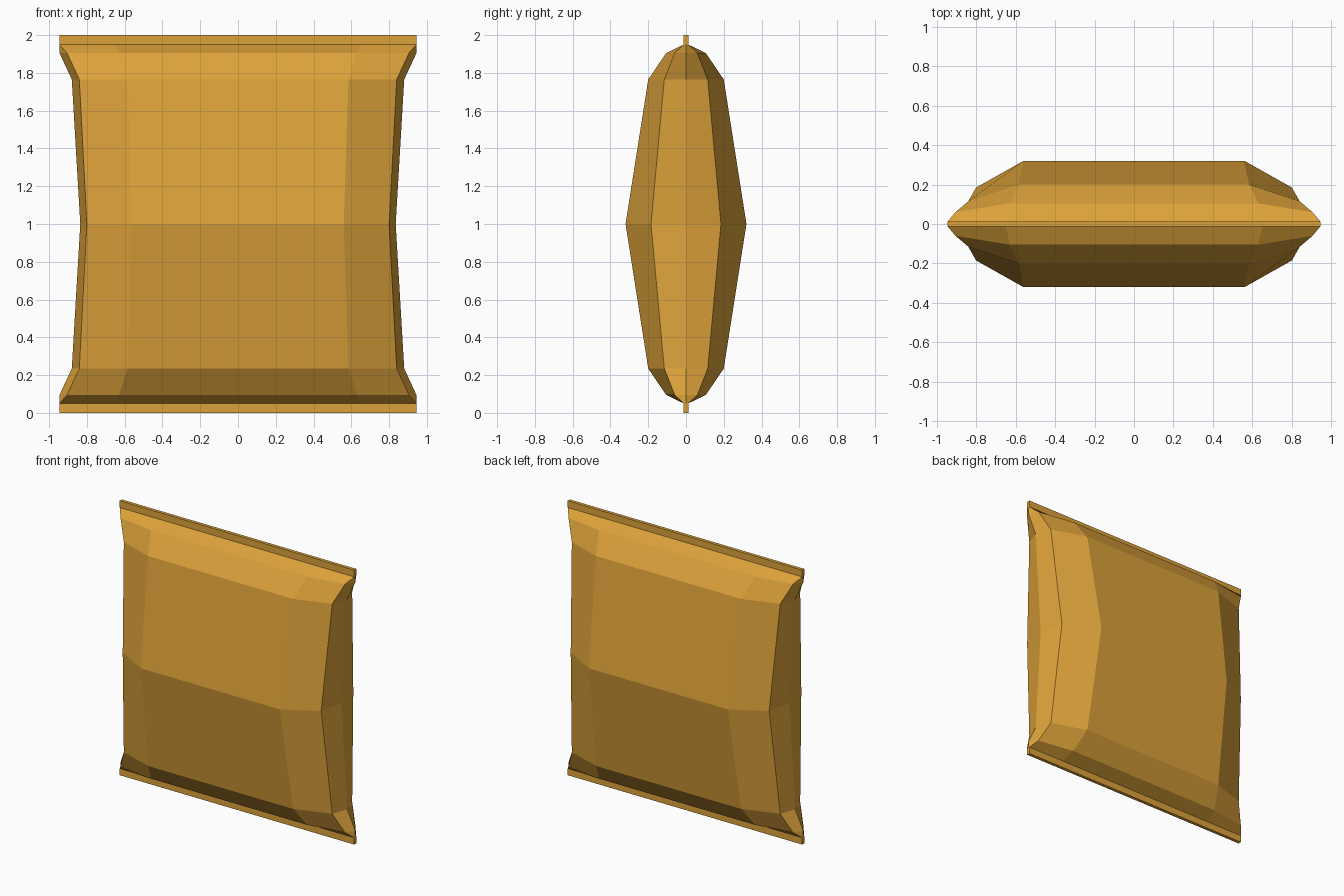
import bpy
import bmesh

cube = bpy.data.objects.get("Cube")
if cube:
    bpy.data.objects.remove(cube, do_unlink=True)

# Golden foil colour
foil = bpy.data.materials.new("golden_foil")
foil.use_nodes = True
colour = (0.72, 0.36, 0.042, 1)
foil.diffuse_color = colour
foil.node_tree.nodes["Principled BSDF"].inputs["Base Color"].default_value = colour

# Upper half sections: height, panel half width and depth,
# shoulder half width and depth, side crest half width
half = [
    (1.0, 0.56, 0.32, 0.80, 0.185, 0.835),
    (1.765, 0.585, 0.20, 0.84, 0.115, 0.88),
    (1.905, 0.63, 0.105, 0.905, 0.06, 0.945),
    (1.95, 0.65, 0.012, 0.945, 0.012, 0.945),
    (2.0, 0.65, 0.012, 0.945, 0.012, 0.945),
]
sections = [(2 - s[0], *s[1:]) for s in half[:0:-1]] + half


def ring(bm, section):
    """Ten-sided outline of the bag at one height."""
    z, px, py, sx, sy, cx = section
    front = [(-cx, 0), (-sx, -sy), (-px, -py), (px, -py), (sx, -sy)]
    outline = front + [(-x, -y) for x, y in front]
    return [bm.verts.new((x, y, z)) for x, y in outline]


# Pillow bag with flat sealed strips at both ends
bm = bmesh.new()
rings = [ring(bm, s) for s in sections]
for low, high in zip(rings, rings[1:]):
    for i in range(len(low)):
        j = (i + 1) % len(low)
        bm.faces.new((low[i], low[j], high[j], high[i]))
bm.faces.new(rings[0][::-1])
bm.faces.new(rings[-1])
bmesh.ops.recalc_face_normals(bm, faces=bm.faces)

mesh = bpy.data.meshes.new("pillow_bag")
bm.to_mesh(mesh)
bm.free()
mesh.materials.append(foil)
bag = bpy.data.objects.new("pillow_bag", mesh)
bpy.context.collection.objects.link(bag)
